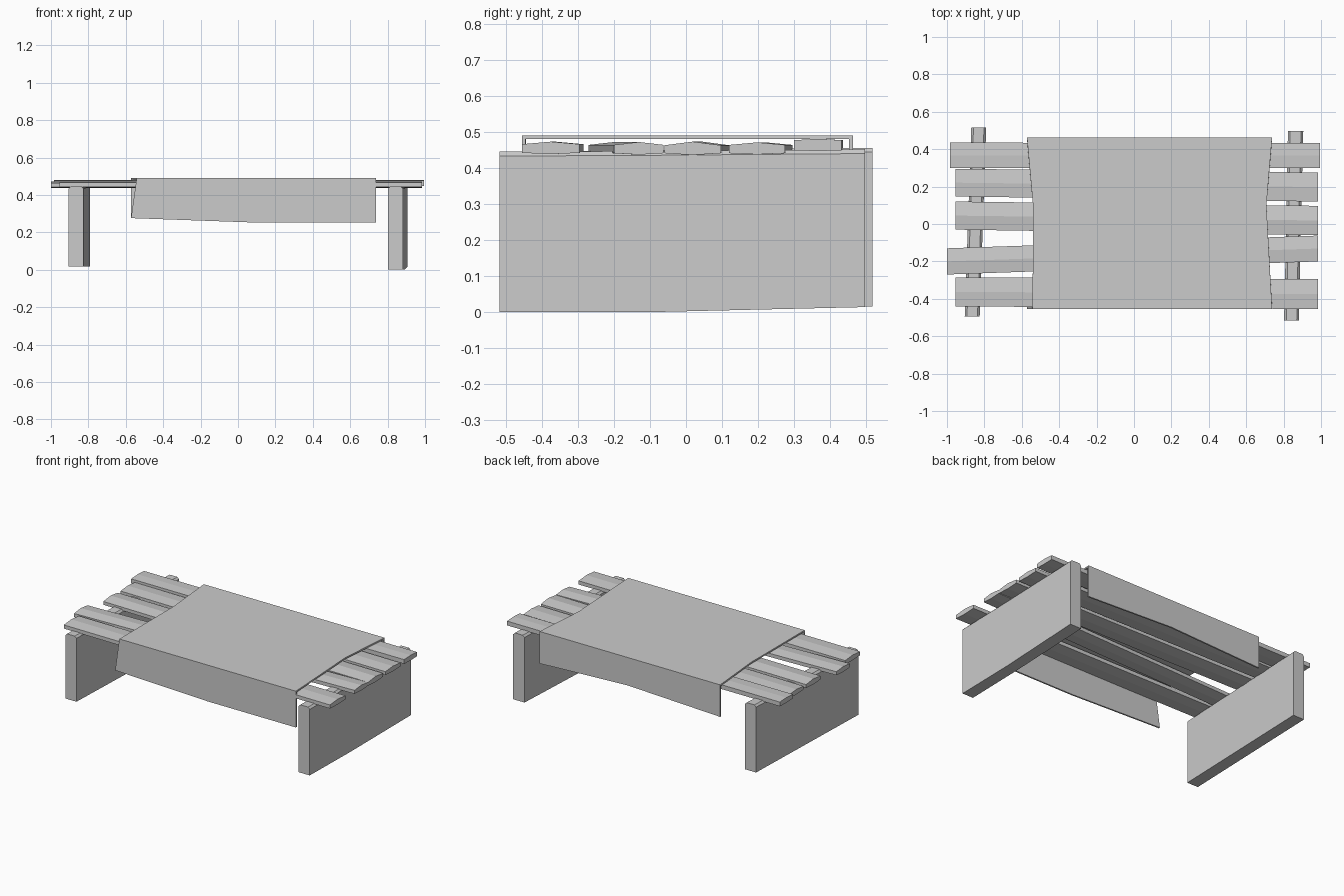
import bpy, bmesh

if "Cube" in bpy.data.objects:
    bpy.data.objects.remove(bpy.data.objects["Cube"])


def make_object(name, verts, faces, fix_normals=True):
    mesh = bpy.data.meshes.new(name)
    mesh.from_pydata(verts, [], faces)
    if fix_normals:
        bm = bmesh.new()
        bm.from_mesh(mesh)
        bmesh.ops.recalc_face_normals(bm, faces=bm.faces)
        bm.to_mesh(mesh)
        bm.free()
    obj = bpy.data.objects.new(name, mesh)
    bpy.context.collection.objects.link(obj)
    return obj


def loft(name, sections):
    """Closed solid through matching rings of points."""
    n = len(sections[0])
    verts = [p for s in sections for p in s]
    faces = [tuple(range(n)), tuple(range(len(verts) - n, len(verts)))]
    for k in range(len(sections) - 1):
        for i in range(n):
            a, b = k * n + i, k * n + (i + 1) % n
            faces.append((a, b, b + n, a + n))
    return make_object(name, verts, faces)


def plank_end(x, y0, y1, low, high, bow):
    """Uneven hand-cut plank section, thicker on its centre line."""
    ym = (y0 + y1) / 2
    return [(x, y0, low), (x, ym, low - bow / 2), (x, y1, low),
            (x, y1, high), (x, ym, high + bow), (x, y0, high)]


# Tabletop planks: left end (x, y0, y1), right end (x, y0, y1), z low, z high, bow
planks = [
    ((-0.955, -0.44, -0.285), (0.985, -0.455, -0.295), 0.442, 0.466, 0.007),
    ((-1.0, -0.27, -0.13), (0.985, -0.20, -0.062), 0.441, 0.464, 0.008),
    ((-0.955, -0.03, 0.12), (0.985, -0.06, 0.097), 0.441, 0.463, 0.010),
    ((-0.955, 0.147, 0.295), (0.985, 0.12, 0.275), 0.441, 0.464, 0.007),
    ((-0.985, 0.30, 0.435), (0.995, 0.30, 0.432), 0.449, 0.477, 0.004),
]
for i, (left, right, low, high, bow) in enumerate(planks):
    loft(f"plank_{i + 1}", [plank_end(*left, low, high, bow),
                            plank_end(*right, low, high, bow)])


def leg_section(y, x0, x1, z0, z1, c=0.012):
    """Leg slab section with worn top corners."""
    return [(x0, y, z0), (x1, y, z0), (x1, y, z1 - c), (x1 - c, y, z1),
            (x0 + c, y, z1), (x0, y, z1 - c)]


# Slab legs, slightly skewed
loft("left_leg", [leg_section(-0.495, -0.905, -0.825, 0.018, 0.445),
                  leg_section(0.517, -0.87, -0.79, 0.016, 0.456)])
loft("right_leg", [leg_section(-0.517, 0.802, 0.882, 0.0, 0.445),
                   leg_section(-0.1, 0.812, 0.89, 0.0, 0.447),
                   leg_section(0.497, 0.823, 0.905, 0.014, 0.452)])

# Tablecloth: three points (left, middle, right) per row, front hem to back hem
Y0, Y1, TOP = -0.455, 0.463, 0.49
rows = [
    [(-0.572, Y0, 0.276), (0.1, Y0, 0.252), (0.738, Y0, 0.252)],
    [(-0.542, Y0, TOP), (0.1, Y0, TOP), (0.738, Y0, TOP)],
    [(-0.54, 0.1, TOP), (0.1, 0.1, TOP), (0.708, 0.1, TOP)],
    [(-0.572, Y1, TOP), (0.1, Y1, TOP), (0.738, Y1, TOP)],
    [(-0.572, Y1, 0.28), (0.1, Y1, 0.307), (0.738, Y1, 0.28)],
]
faces = [(r * 3 + c, r * 3 + c + 1, r * 3 + c + 4, r * 3 + c + 3)
         for r in range(4) for c in range(2)]
cloth = make_object("tablecloth", [p for r in rows for p in r], faces, False)
mod = cloth.modifiers.new("thickness", 'SOLIDIFY')
mod.thickness = 0.01
mod.offset = -1
mod.use_even_offset = True
